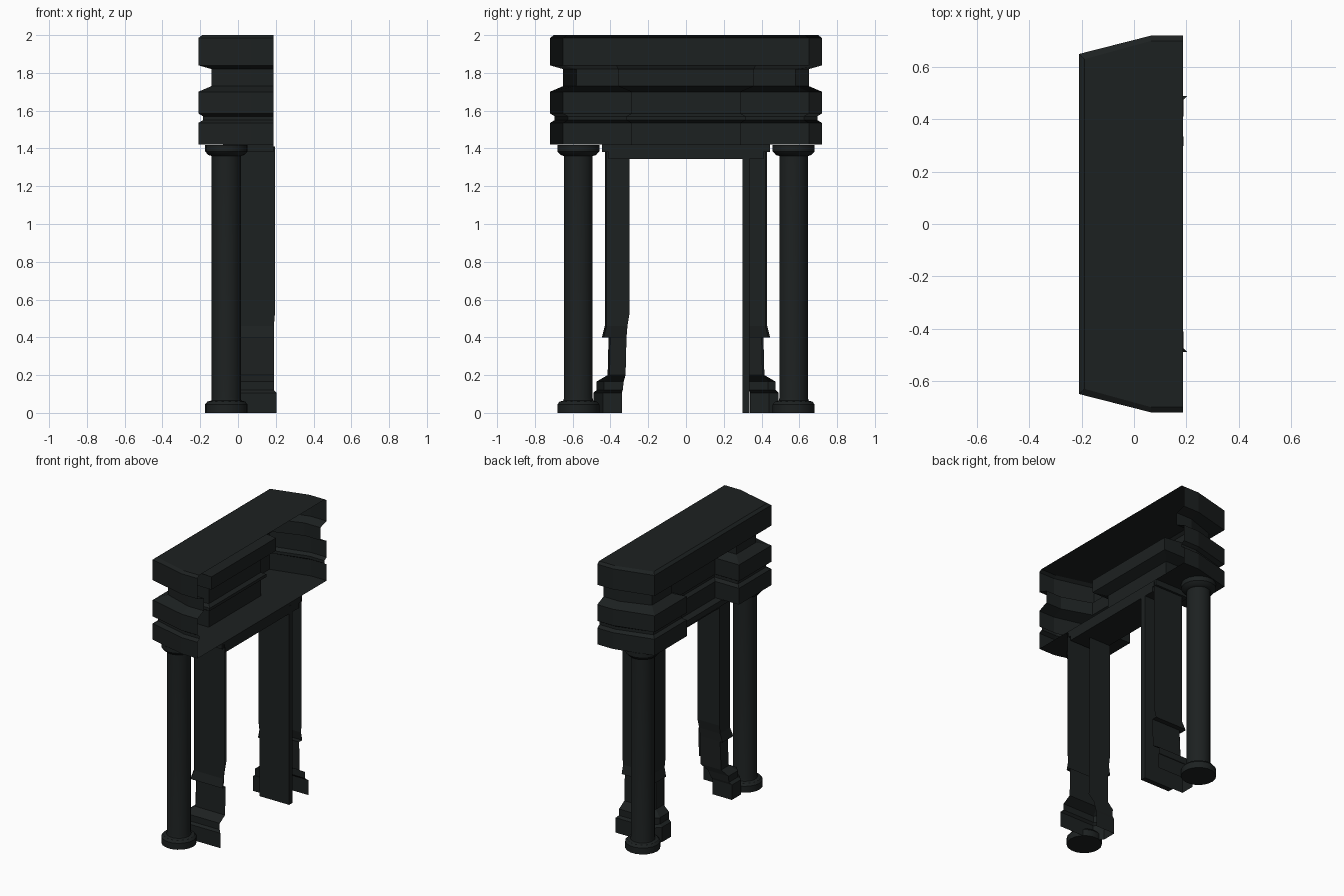
import bpy, bmesh, math

if "Cube" in bpy.data.objects:
    bpy.data.objects.remove(bpy.data.objects["Cube"])

stone = bpy.data.materials.new("dark_stone")
stone.diffuse_color = (0.012, 0.015, 0.015, 1)
stone.use_nodes = True
stone.node_tree.nodes["Principled BSDF"].inputs["Base Color"].default_value = stone.diffuse_color


def loft(name, rings, closed=True, cap_bottom=True, cap_top=True, smooth=False):
    """Skin a stack of matching point rings; open rings give an open-backed shell."""
    bm = bmesh.new()
    vs = [[bm.verts.new(p) for p in ring] for ring in rings]
    n = len(vs[0])
    for a, b in zip(vs, vs[1:]):
        for i in range(n if closed else n - 1):
            j = (i + 1) % n
            bm.faces.new((a[i], a[j], b[j], b[i]))
    if cap_bottom:
        bm.faces.new(vs[0][::-1])
    if cap_top:
        bm.faces.new(vs[-1])
    bmesh.ops.recalc_face_normals(bm, faces=bm.faces[:])
    me = bpy.data.meshes.new(name)
    bm.to_mesh(me)
    bm.free()
    ob = bpy.data.objects.new(name, me)
    bpy.context.collection.objects.link(ob)
    me.materials.append(stone)
    if smooth:
        bpy.context.view_layer.objects.active = ob
        ob.select_set(True)
        bpy.ops.object.shade_smooth_by_angle(angle=math.radians(35))
        ob.select_set(False)
    return ob


def box_ring(z, x0, x1, y0, y1):
    return [(x0, y0, z), (x1, y0, z), (x1, y1, z), (x0, y1, z)]


# Entablature: moulded facade with recessed centre, open at the back
def plan(z, inset, recessed):
    yi, xr = (0.29 + inset, -0.025 + inset) if recessed else (0.37, -0.21 + inset)
    half = [(0.188, 0.72 - inset), (0.065, 0.72 - inset),
            (-0.21 + inset, 0.65 - inset), (-0.21 + inset, yi), (xr, yi)]
    return [(x, -y, z) for x, y in half] + [(x, y, z) for x, y in reversed(half)]


mouldings = [(1.42, 0, True), (1.535, 0, True), (1.55, 0.025, True), (1.57, 0.025, True),
             (1.585, 0, True), (1.70, 0, True), (1.73, 0.07, True), (1.82, 0.07, True),
             (1.84, 0, False), (1.985, 0, False), (2.0, 0.02, False)]
loft("entablature", [plan(*m) for m in mouldings], closed=False)

# Stepped lintel above the opening
loft("lintel", [box_ring(1.345, -0.045, 0.188, -0.41, 0.41),
                box_ring(1.38, -0.045, 0.188, -0.41, 0.41),
                box_ring(1.38, -0.08, 0.188, -0.445, 0.445),
                box_ring(1.42, -0.08, 0.188, -0.445, 0.445)])

# Columns: turned shaft with base and capital
profile = [(0.113, 0), (0.113, 0.045), (0.1, 0.06), (0.08, 0.065), (0.077, 0.08),
           (0.077, 1.36), (0.095, 1.365), (0.113, 1.385), (0.113, 1.417)]
SIDES = 18

# Jamb shells: height, front x, outer y, inner y, outer back x, inner back x, corner cut
jamb = [(0.0, -0.12, 0.49, 0.34, 0.205, 0.03, 0.05),
        (0.105, -0.12, 0.49, 0.34, 0.205, 0.03, 0.05),
        (0.12, -0.10, 0.475, 0.335, 0.19, 0.04, 0.04),
        (0.165, -0.10, 0.475, 0.33, 0.19, 0.06, 0.04),
        (0.20, -0.05, 0.415, 0.32, 0.19, 0.11, 0.01),
        (0.40, -0.045, 0.41, 0.315, 0.19, 0.11, 0.01),
        (0.40, -0.065, 0.445, 0.315, 0.19, 0.11, 0.01),
        (0.46, -0.05, 0.43, 0.31, 0.19, 0.115, 0.01),
        (0.52, -0.05, 0.43, 0.30, 0.195, 0.12, 0.01),
        (1.41, -0.05, 0.43, 0.30, 0.195, 0.12, 0.01)]

for side, s in (("left", -1), ("right", 1)):
    rings = [[(-0.062 + r * math.cos(2 * math.pi * i / SIDES),
               s * 0.57 + r * math.sin(2 * math.pi * i / SIDES), z)
              for i in range(SIDES)] for r, z in profile]
    loft(side + "_column", rings, smooth=True)

    loft(side + "_jamb", [[(xb, s * yo, z), (xf + c, s * yo, z), (xf, s * (yo - c), z),
                           (xf, s * yi, z), (xr, s * yi, z)]
                          for z, xf, yo, yi, xb, xr, c in jamb],
         closed=False, cap_bottom=False, cap_top=False)

# Flat lining plate on one side of the opening
loft("lining_plate", [box_ring(0, -0.04, 0.19, 0.298, 0.335),
                      box_ring(1.40, -0.04, 0.19, 0.298, 0.335)])
